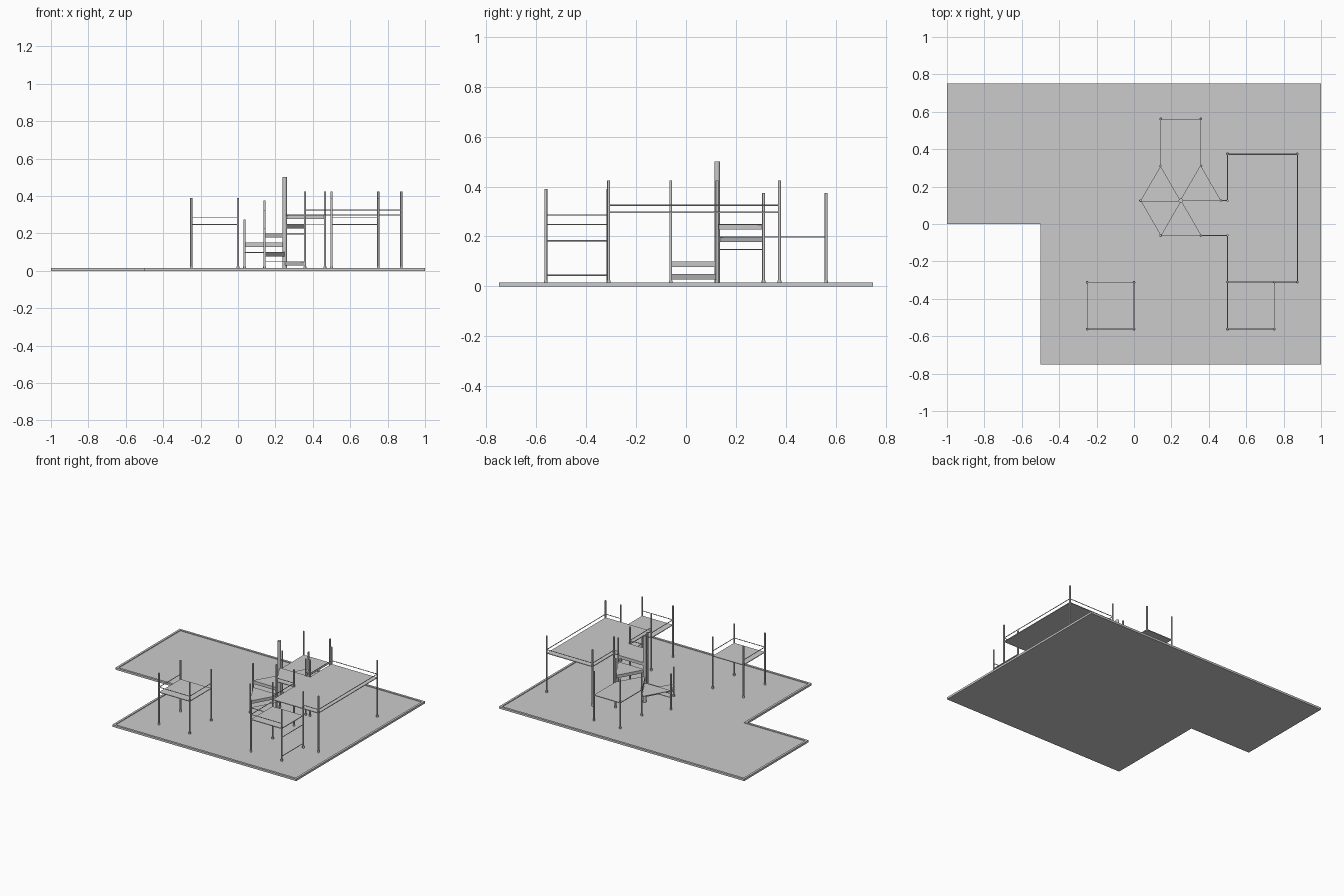
import bpy, bmesh
from math import cos, sin, radians
from mathutils import Vector

if "Cube" in bpy.data.objects:
    bpy.data.objects.remove(bpy.data.objects["Cube"])


def finish(bm, name):
    bmesh.ops.recalc_face_normals(bm, faces=bm.faces[:])
    me = bpy.data.meshes.new(name)
    bm.to_mesh(me)
    bm.free()
    ob = bpy.data.objects.new(name, me)
    bpy.context.collection.objects.link(ob)
    return ob


def slab(name, outline, top, thick):
    bm = bmesh.new()
    face = bm.faces.new([bm.verts.new((x, y, top - thick)) for x, y in outline])
    ext = bmesh.ops.extrude_face_region(bm, geom=[face])
    moved = [v for v in ext["geom"] if isinstance(v, bmesh.types.BMVert)]
    bmesh.ops.translate(bm, verts=moved, vec=(0, 0, thick))
    return finish(bm, name)


def rod(name, a, b, radius, sides=8):
    a, b = Vector(a), Vector(b)
    d = b - a
    bm = bmesh.new()
    bmesh.ops.create_cone(bm, cap_ends=True, segments=sides, radius1=radius,
                          radius2=radius, depth=d.length)
    ob = finish(bm, name)
    ob.location = (a + b) / 2
    ob.rotation_mode = 'QUATERNION'
    ob.rotation_quaternion = d.to_track_quat('Z', 'Y')
    for p in ob.data.polygons:
        p.use_smooth = len(p.vertices) == 4
    return ob


def post(name, p, top):
    rod(name, (*p, 0), (*p, top), 0.0058, 12)
    rod(name + "_foot", (*p, 0.005), (*p, 0.024), 0.0075, 12)


def rails(name, path, z):
    for p, q in zip(path, path[1:]):
        rod(name, (*p, z), (*q, z), 0.0025)


def beam(name, a, b, top, depth, width):
    a, b = Vector(a), Vector(b)
    d = (b - a).normalized() * width / 2
    n = Vector((-d.y, d.x))
    return slab(name, [a - n, b - n, b + n, a + n], top, depth)


def rect(x0, y0, x1, y1):
    return [(x0, y0), (x1, y0), (x1, y1), (x0, y1)]


# L-shaped play surface with a raised kerb
L = [(-1, 0), (-0.5, 0), (-0.5, -0.75), (1, -0.75), (1, 0.75), (-1, 0.75)]
slab("ground_pad", L, 0.01, 0.01)
w = 0.016
inner = [(-1 + w, w), (-0.5 + w, w), (-0.5 + w, -0.75 + w),
         (1 - w, -0.75 + w), (1 - w, 0.75 - w), (-1 + w, 0.75 - w)]
for i in range(6):
    j = (i + 1) % 6
    slab("kerb", [L[i], L[j], inner[j], inner[i]], 0.015, 0.015)

# Central pole and six spiral steps climbing clockwise
C = (0.25, 0.125)
R = 0.215
hexa = [(C[0] + R * cos(radians(60 * k)), C[1] + R * sin(radians(60 * k)))
        for k in range(6)]
rod("central_pole", (*C, 0), (*C, 0.5), 0.0115, 16)
for i in range(6):
    z = 0.05 * (i + 1)
    lead, trail = hexa[5 - i], hexa[(4 - i) % 6]
    if i < 5:
        slab("spiral_step", [C, trail, lead], z, 0.004)
    beam("step_riser", C, lead, z, 0.023, 0.007)
for k, top in enumerate([0.425, 0.375, 0.325, 0.275, 0.225, 0.425]):
    post("stair_post", hexa[k], top)

# Large upper deck, joined to the last step
deck = [C, hexa[5], (0.5, hexa[5][1]), (0.5, -0.31), (0.873, -0.31),
        (0.873, 0.375), (0.5, 0.375), (0.5, 0.125), hexa[0]]
slab("upper_deck", deck, 0.30, 0.005)
for p in deck[2:8]:
    post("upper_deck_post", p, 0.425)
post("upper_deck_post", (0.75, -0.31), 0.425)
rails("upper_deck_rail", [hexa[5]] + deck[2:4], 0.325)
rails("upper_deck_rail", [(0.75, -0.31)] + deck[4:9], 0.325)

# Mid landing behind the stairs
y1 = 0.562
slab("rear_landing", [hexa[2], hexa[1], (hexa[1][0], y1), (hexa[2][0], y1)], 0.20, 0.005)
for k in (1, 2):
    post("rear_landing_post", (hexa[k][0], y1), 0.375)

# Front landing with climbing rungs on its right side
slab("front_landing", rect(0.5, -0.562, 0.75, -0.312), 0.25, 0.005)
for x in (0.5, 0.75):
    post("front_landing_post", (x, -0.562), 0.39)
rails("front_landing_rail", [(0.5, -0.312), (0.5, -0.562), (0.75, -0.562)], 0.286)
for z in (0.044, 0.183):
    rails("climbing_rung", [(0.75, -0.562), (0.75, -0.312)], z)

# Free-standing platform
solo = rect(-0.25, -0.562, 0, -0.312)
slab("single_platform", solo, 0.25, 0.005)
for p in solo:
    post("single_platform_post", p, 0.39)
rails("single_platform_rail", [solo[3], solo[0], solo[1], solo[2]], 0.286)
